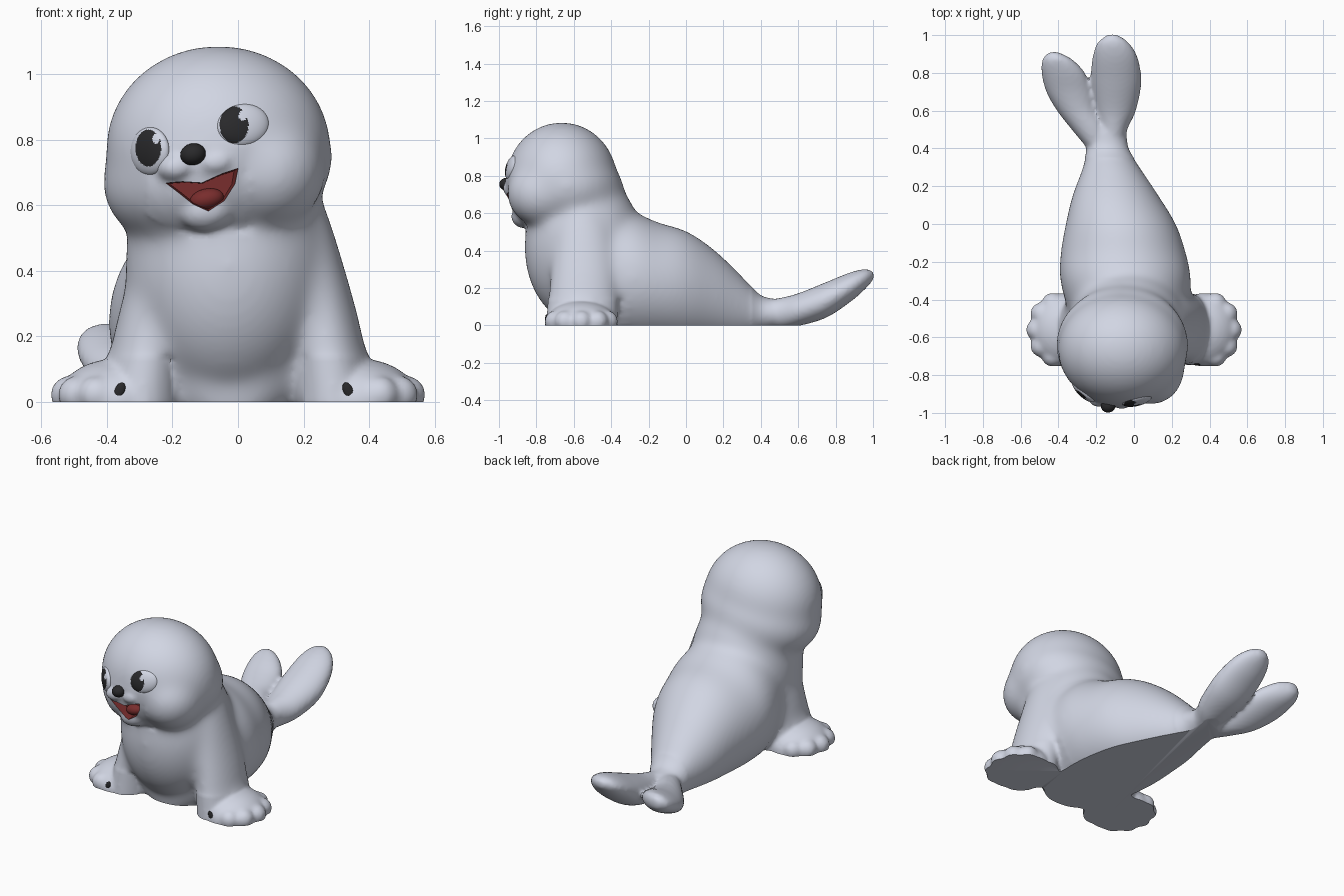
import bpy, bmesh, math
from mathutils import Matrix, Vector
from mathutils.bvhtree import BVHTree

if "Cube" in bpy.data.objects:
    bpy.data.objects.remove(bpy.data.objects["Cube"])


def material(name, rgb):
    m = bpy.data.materials.new(name)
    m.diffuse_color = (*rgb, 1)
    m.use_nodes = True
    m.node_tree.nodes["Principled BSDF"].inputs["Base Color"].default_value = m.diffuse_color
    return m


FUR = material("pale fur", (0.64, 0.67, 0.77))
BLACK = material("black", (0.022, 0.022, 0.024))
RED = material("mouth red", (0.19, 0.026, 0.026))
ROLL = Matrix.Rotation(math.radians(-12), 4, 'Y')   # sideways tilt of the head


def ellipsoid(bm, centre, radii, rot=None, seg=40):
    mat = Matrix.Translation(centre) @ (rot or Matrix()) @ Matrix.Diagonal((*radii, 1))
    bmesh.ops.create_uvsphere(bm, u_segments=seg, v_segments=seg * 3 // 4, radius=1, matrix=mat)


def resample(rows, steps=8):
    """Smooth curve through the rows (Catmull-Rom)."""
    out = []
    for i in range(len(rows) - 1):
        a, b, c, d = (rows[max(0, min(len(rows) - 1, i + k))] for k in (-1, 0, 1, 2))
        for s in range(steps):
            t = s / steps
            out.append([0.5 * (2 * q + (r - p) * t + (2 * p - 5 * q + 4 * r - w) * t * t
                               + (3 * q - p - 3 * r + w) * t ** 3)
                        for p, q, r, w in zip(a, b, c, d)])
    return out + [list(rows[-1])]


def loft(bm, rows, place, seg=40):
    """Closed skin through elliptical rings; place(row, cos, sin) gives a point."""
    rings = []
    for row in resample(rows):
        rings.append([bm.verts.new(place(row, math.cos(2 * math.pi * k / seg),
                                         math.sin(2 * math.pi * k / seg))) for k in range(seg)])
    for r0, r1 in zip(rings, rings[1:]):
        for k in range(seg):
            j = (k + 1) % seg
            bm.faces.new((r0[k], r0[j], r1[j], r1[k]))
    bm.faces.new(rings[0])
    bm.faces.new(rings[-1])


def along_y(row, c, s):
    y, x, w, lo, hi = row
    return (x + w * c, y, (lo + hi) / 2 + (hi - lo) / 2 * s)


def make_object(name, bm, *mats):
    bmesh.ops.recalc_face_normals(bm, faces=bm.faces)
    me = bpy.data.meshes.new(name)
    bm.to_mesh(me)
    bm.free()
    for m in mats:
        me.materials.append(m)
    ob = bpy.data.objects.new(name, me)
    bpy.context.collection.objects.link(ob)
    return ob


def apply_modifiers(ob):
    dg = bpy.context.evaluated_depsgraph_get()
    dg.update()
    me = bpy.data.meshes.new_from_object(ob.evaluated_get(dg))
    ob.modifiers.clear()
    ob.data = me


def smooth(ob, angle=40):
    bpy.ops.object.select_all(action='DESELECT')
    ob.select_set(True)
    bpy.context.view_layer.objects.active = ob
    bpy.ops.object.shade_smooth_by_angle(angle=math.radians(angle))


# --- Torso, chest and tail flippers: (y, x centre, half width, bottom, top)
bm = bmesh.new()
loft(bm, [(-.70, -.02, .13, -.02, .40), (-.64, -.02, .22, -.08, .52), (-.5, -.03, .30, -.1, .62),
          (-.3, -.045, .347, -.1, .615), (-.15, -.057, .332, -.1, .555), (0, -.07, .293, -.1, .51),
          (.15, -.098, .23, -.09, .41), (.3, -.12, .153, -.07, .268), (.4, -.14, .112, -.03, .165),
          (.5, -.145, .10, -.01, .14), (.58, -.15, .05, .02, .10)], along_y)
ellipsoid(bm, (-.03, -.55, .42), (.315, .315, .42))
loft(bm, [(.38, -.12, .06, 0, .13), (.5, -.11, .075, -.01, .15), (.6, -.1, .11, 0, .175),
          (.75, -.095, .134, .045, .235), (.88, -.1, .12, .13, .287), (.96, -.11, .082, .2, .304),
          (1.003, -.115, .025, .25, .29)], along_y)
loft(bm, [(.38, -.17, .06, 0, .13), (.5, -.235, .095, 0, .15), (.6, -.30, .108, .01, .165),
          (.7, -.342, .123, .045, .19), (.8, -.375, .115, .09, .225), (.87, -.405, .08, .13, .242),
          (.91, -.425, .025, .17, .225)], along_y)

# --- Head, cheeks, muzzle and chin
ellipsoid(bm, (-.06, -.665, .775), (.345, .30, .316))
ellipsoid(bm, (-.062, -.64, .708), (.357, .312, .242), ROLL)
ellipsoid(bm, (.09, -.765, .71), (.18, .195, .18))
ellipsoid(bm, (-.185, -.91, .72), (.062, .06, .046), ROLL)
ellipsoid(bm, (-.065, -.92, .735), (.065, .06, .046), ROLL)
ellipsoid(bm, (-.095, -.87, .59), (.085, .065, .065), ROLL)

# --- Front legs with rounded feet and toes: (z, x, y, x radius, y radius)
for side in (-1, 1):
    loft(bm, [(.62, .17, -.56, .09, .12), (.5, .19, -.55, .11, .16), (.3, .245, -.545, .113, .18),
              (.15, .275, -.55, .118, .188), (-.02, .30, -.56, .13, .19)],
         lambda r, c, s: (side * (r[1] + r[3] * c), r[2] + r[4] * s, r[0]))
    ellipsoid(bm, (side * .37, -.56, .005), (.18, .195, .13))
    for k in range(5):
        a = math.radians(-74 + 37 * k)
        ellipsoid(bm, (side * (.40 + .112 * math.cos(a)), -.56 + .142 * math.sin(a), .025),
                  (.06, .06, .058), seg=20)

# --- Fuse all into one soft skin
body = make_object("seal_body", bm, FUR)
rem = body.modifiers.new("fuse", 'REMESH')
rem.mode, rem.voxel_size = 'VOXEL', .012
soft = body.modifiers.new("soften", 'SMOOTH')
soft.factor, soft.iterations = .5, 6
apply_modifiers(body)

# --- Melt the joins between head, torso and legs, keeping muzzle, toes and tail crisp
bm = bmesh.new()
bm.from_mesh(body.data)
melt = [v for v in bm.verts if v.co.y < .35
        and not (v.co.y < -.84 and .5 < v.co.z < .79 and abs(v.co.x + .12) < .16)
        and not (v.co.z < .14 and abs(v.co.x) > .2 and v.co.y < -.3)]
for _ in range(45):
    bmesh.ops.smooth_vert(bm, verts=melt, factor=.5, use_axis_x=True, use_axis_y=True,
                          use_axis_z=True)

# --- Flat base
cut = bmesh.ops.bisect_plane(bm, geom=bm.verts[:] + bm.edges[:] + bm.faces[:], dist=1e-5,
                             plane_co=(0, 0, .003), plane_no=(0, 0, -1), clear_outer=True)
edges = [e for e in cut['geom_cut'] if isinstance(e, bmesh.types.BMEdge)]
bmesh.ops.holes_fill(bm, edges=edges, sides=0)
bmesh.ops.translate(bm, verts=bm.verts, vec=(0, 0, -.003))
surface = BVHTree.FromBMesh(bm)
bm.to_mesh(body.data)
bm.free()
if not body.data.materials:
    body.data.materials.append(FUR)
for p in body.data.polygons:
    p.material_index = 0

# --- Open mouth carved with a red cutter
outline = [(-.225, .668), (-.17, .672), (-.11, .668), (-.05, .695), (0, .712), (-.008, .665),
           (-.04, .612), (-.09, .580), (-.14, .602), (-.185, .638)]
bm = bmesh.new()
front, back = ([bm.verts.new((-.1 + (x + .1) * k, y, .65 + (z - .65) * k)) for x, z in outline]
               for y, k in ((-1.1, 1.2), (-.865, .88)))
bm.faces.new(front)
bm.faces.new(back)
for i in range(len(outline)):
    j = (i + 1) % len(outline)
    bm.faces.new((front[i], front[j], back[j], back[i]))
cutter = make_object("mouth_cutter", bm, RED)
cutter.hide_render = True
carve = body.modifiers.new("mouth", 'BOOLEAN')
carve.operation, carve.object, carve.solver = 'DIFFERENCE', cutter, 'EXACT'
carve.material_mode = 'TRANSFER'
apply_modifiers(body)
bpy.data.objects.remove(cutter)
smooth(body)

bm = bmesh.new()
ellipsoid(bm, (-.095, -.866, .618), (.052, .035, .032), ROLL)
smooth(make_object("tongue", bm, RED))


def on_skin(x, z):
    hit, normal, _, _ = surface.ray_cast(Vector((x, -2, z)), Vector((0, 1, 0)))
    return hit, normal


# --- Eyes: pale balls whose front faces are black inside the pupil, bar a highlight
def eye(name, x, z, radii, pupil, size):
    hit, n = on_skin(x, z)
    rot = n.to_track_quat('-Y', 'Z').to_matrix().to_4x4() @ ROLL
    bm = bmesh.new()
    ellipsoid(bm, hit - n * .014, radii, rot, seg=96)
    for f in bm.faces:
        c = f.calc_center_median()
        u, v = (c.x - pupil[0]) / size[0], (c.z - pupil[1]) / size[1]
        glint = math.hypot(u - .6, v - .5) < .28
        f.material_index = int(math.hypot(u, v) < 1 and not glint and (c - hit).dot(n) > -.015)
    smooth(make_object(name, bm, FUR, BLACK))


eye("left_eye", -.278, .764, (.078, .03, .073), (-.273, .774), (.039, .056))
eye("right_eye", .018, .847, (.082, .03, .066), (-.012, .845), (.044, .056))

# --- Nose
bm = bmesh.new()
ellipsoid(bm, (-.137, -.963, .755), (.039, .035, .033), ROLL)
smooth(make_object("nose", bm, BLACK))

# --- Dark claws on the front toes
for i, (x, z) in enumerate([(-.36, .036), (.335, .036)]):
    hit, n = on_skin(x, z)
    bm = bmesh.new()
    ellipsoid(bm, hit, (.015, .007, .025), Matrix.Rotation(math.copysign(.4, -x), 4, 'Y'), seg=16)
    smooth(make_object("claw_%d" % (i + 1), bm, BLACK))
